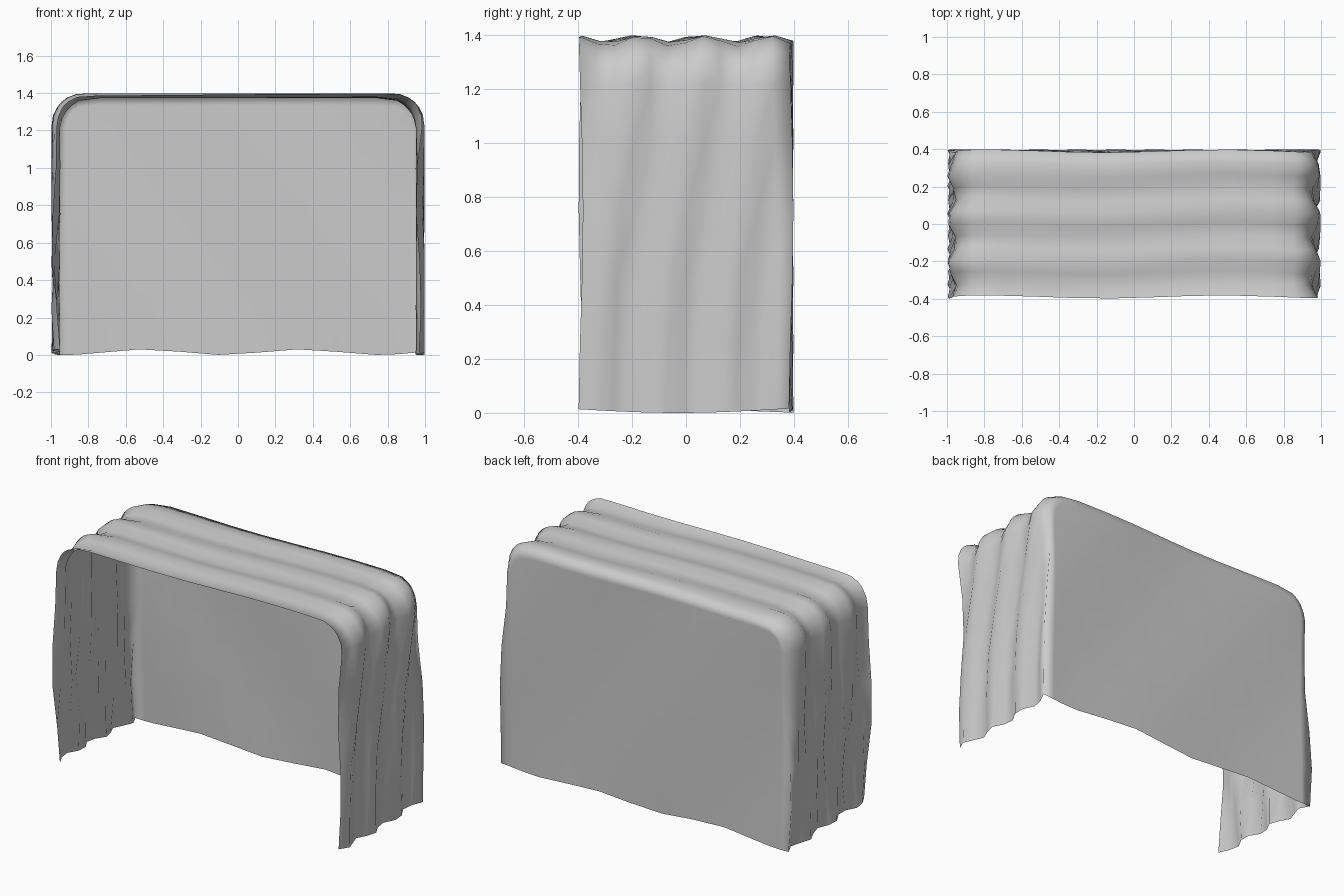
import bpy, bmesh
from math import sin, cos, pi, hypot

if "Cube" in bpy.data.objects:
    bpy.data.objects.remove(bpy.data.objects["Cube"])

W, D, H, R = 0.974, 0.39, 1.386, 0.17   # mean half width, half depth, height, corner radius
XS = [-W, -0.92, -0.86] + [-0.74 + 0.2114 * i for i in range(8)] + [0.86, 0.92, W]
ZS = [0, 0.25, 0.5, 0.75, 1.0, H - R, H - 0.11, H - 0.05, H]
YS = [-D + 2 * D * j / 12 for j in range(13)]


def drape(x, y, z):
    """Round the upper corners, then add cloth ripples to the walls and top."""
    on_shell = abs(x) > W - 1e-4 or z > H - 1e-4
    on_back = y > D - 1e-4
    at_hem = z < 1e-4
    nx, nz = (1 if x > 0 else -1, 0) if abs(x) > W - 1e-4 else (0, 1)
    dx, dz = abs(x) - (W - R), z - (H - R)
    px, pz = x, z
    if dx > 0 and dz > 0:
        length = hypot(dx, dz)
        k = max(dx, dz) / length
        sx = 1 if x > 0 else -1
        px, pz = sx * (W - R + dx * k), H - R + dz * k
        nx, nz = sx * dx / length, dz / length
    py = y + 0.008 * sin(5 * x + 4 * z)
    if on_shell:
        ripple = sin(2 * pi * y / 0.24 + 1.6 * x + 2.5 * sin(2.2 * z + x))
        amp = 0.013 * abs(nz) + 0.024 * abs(nx)
        px += nx * amp * ripple
        pz += nz * amp * ripple
    if at_hem:
        pz += 0.015 + 0.015 * cos(7.5 * x + 4 * y + 2.2)
    return px, py, pz


bm = bmesh.new()


def sheet(us, vs, place):
    """Grid of quads, with each (u, v) placed in space."""
    g = [[bm.verts.new(place(u, v)) for v in vs] for u in us]
    for i in range(len(us) - 1):
        for j in range(len(vs) - 1):
            bm.faces.new((g[i][j], g[i + 1][j], g[i + 1][j + 1], g[i][j + 1]))


# Two sides, top and back; front and underside stay open
for s in (-W, W):
    sheet(YS, ZS, lambda y, z: drape(s, y, z))
sheet(XS, YS, lambda x, y: drape(x, y, H))
sheet(XS, ZS, lambda x, z: drape(x, D, z))
bmesh.ops.remove_doubles(bm, verts=bm.verts, dist=0.0005)
bmesh.ops.recalc_face_normals(bm, faces=bm.faces)
# Make the cloth face outwards
if sum(f.normal.z * f.calc_area() for f in bm.faces) < 0:
    bmesh.ops.reverse_faces(bm, faces=bm.faces)
for f in bm.faces:
    f.smooth = True

mesh = bpy.data.meshes.new("draped_cover")
bm.to_mesh(mesh)
bm.free()
cover = bpy.data.objects.new("draped_cover", mesh)
bpy.context.collection.objects.link(cover)
